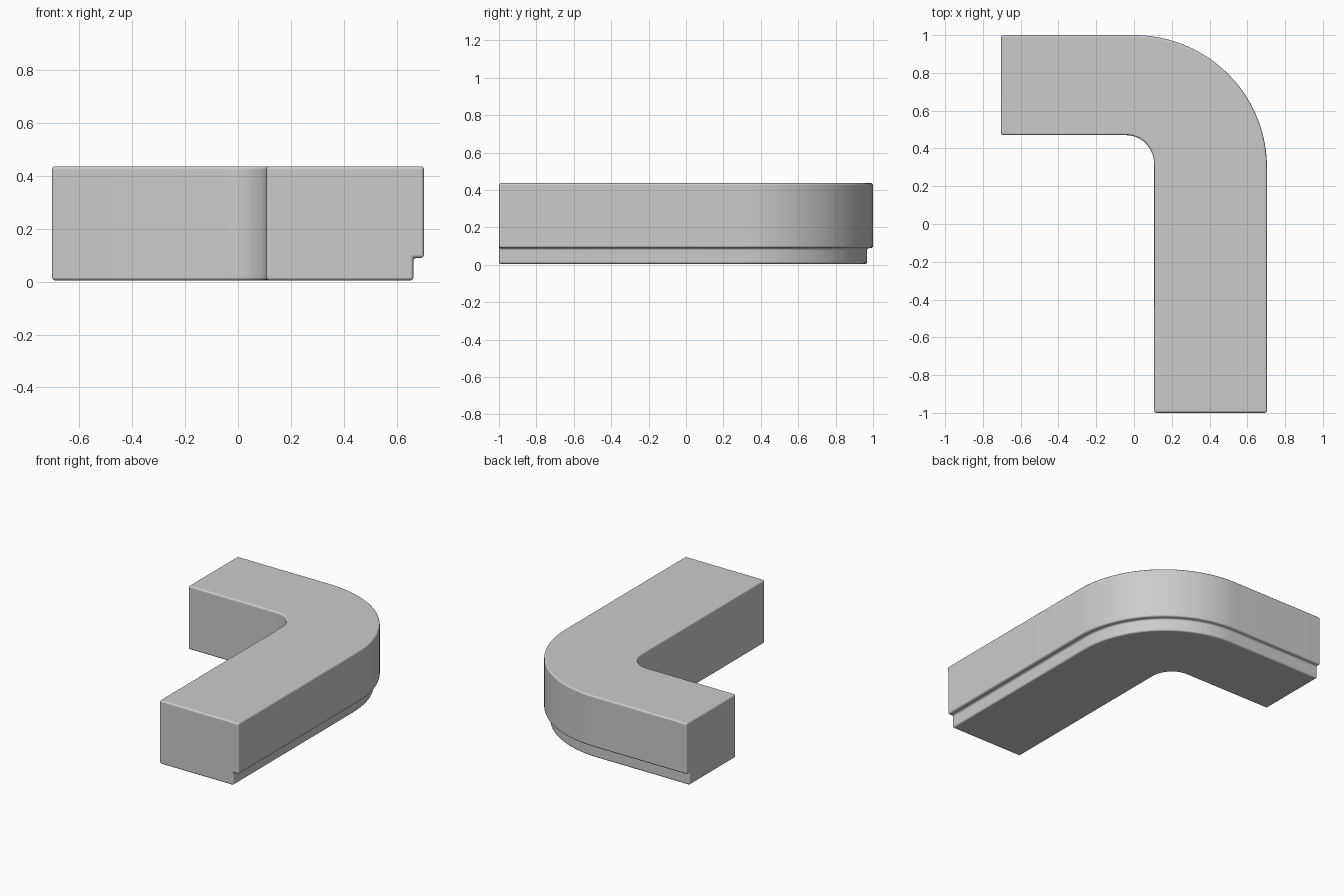
import bpy, bmesh
from math import sin, cos, pi

if "Cube" in bpy.data.objects:
    bpy.data.objects.remove(bpy.data.objects["Cube"])

Z_BOTTOM, Z_KICK, Z_TOP = 0.005, 0.09, 0.437
SEGMENTS = 24


def l_path(cx, cy, rx, ry):
    """Plan line: straight arm, quarter-round corner, straight arm."""
    arc = [(cx + rx * sin(i / SEGMENTS * pi / 2),
            cy + ry * cos(i / SEGMENTS * pi / 2)) for i in range(SEGMENTS + 1)]
    return [(-0.704, cy + ry)] + arc + [(cx + rx, -1.0)]


# Plan lines of the inner wall, the front wall and the recessed kick
inner = l_path(-0.04, 0.315, 0.147, 0.155)
outer = l_path(0.0, 0.3, 0.704, 0.7)
kick = l_path(0.0, 0.3, 0.664, 0.668)

# Cross-section corners, each following one plan line
section = [(inner, Z_BOTTOM), (kick, Z_BOTTOM), (kick, Z_KICK),
           (outer, Z_KICK), (outer, Z_TOP), (inner, Z_TOP)]

# Counter body
bm = bmesh.new()
rings = [[bm.verts.new((*line[i], z)) for line, z in section]
         for i in range(len(inner))]
n = len(section)
for a, b in zip(rings, rings[1:]):
    for j in range(n):
        k = (j + 1) % n
        bm.faces.new((a[j], a[k], b[k], b[j]))
bm.faces.new(rings[0])
bm.faces.new(rings[-1])
bmesh.ops.recalc_face_normals(bm, faces=bm.faces)
mesh = bpy.data.meshes.new("corner_counter")
bm.to_mesh(mesh)
bm.free()
counter = bpy.data.objects.new("corner_counter", mesh)
bpy.context.collection.objects.link(counter)

# Softly rounded edges
for face in mesh.polygons:
    face.use_smooth = True
bevel = counter.modifiers.new("soft_edges", 'BEVEL')
bevel.width = 0.012
bevel.segments = 3
bevel.limit_method = 'ANGLE'
bevel.angle_limit = 0.6
bevel.use_clamp_overlap = False
bevel.harden_normals = True
